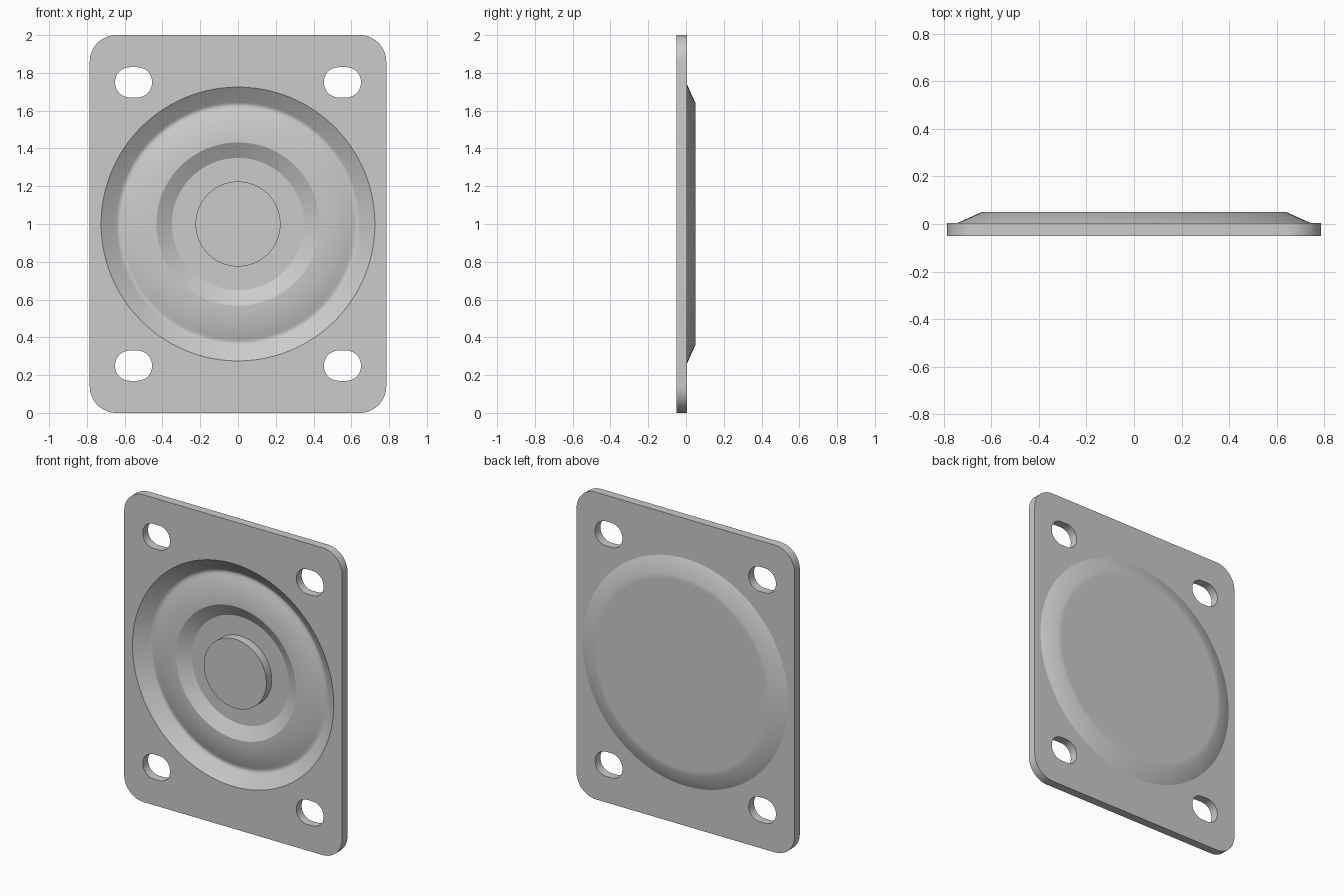
import bpy, bmesh, math
from mathutils import Vector

cube = bpy.data.objects.get("Cube")
if cube:
    bpy.data.objects.remove(cube, do_unlink=True)

SEG = 96
FRONT, BACK = -0.05, 0.005      # plate faces along y
SHARP = math.radians(27)

grey = bpy.data.materials.new("plain grey")
grey.use_nodes = True
grey.diffuse_color = (0.6, 0.6, 0.6, 1)
grey.node_tree.nodes["Principled BSDF"].inputs["Base Color"].default_value = (0.6, 0.6, 0.6, 1)


def rounded_rect(cx, cz, hw, hh, r, steps=12):
    """Outline of a rounded rectangle as (x, z) points."""
    pts = []
    for k, (sx, sz) in enumerate([(1, 1), (-1, 1), (-1, -1), (1, -1)]):
        for i in range(steps + 1):
            a = math.pi / 2 * (k + i / steps)
            pts.append((cx + sx * (hw - r) + r * math.cos(a),
                        cz + sz * (hh - r) + r * math.sin(a)))
    return pts


def circle(r):
    return [(r * math.cos(2 * math.pi * i / SEG), 1 + r * math.sin(2 * math.pi * i / SEG))
            for i in range(SEG)]


def ring(bm, pts, y):
    return [bm.verts.new((x, y, z)) for x, z in pts]


def bridge(bm, a, b, smooth=True):
    n = len(a)
    for i in range(n):
        f = bm.faces.new((a[i], a[(i + 1) % n], b[(i + 1) % n], b[i]))
        f.smooth = smooth


def revolve(bm, start, profile):
    """Carry a ring through (radius, y) stations and cap the last one."""
    for r, y in profile:
        nxt = ring(bm, circle(r), y)
        bridge(bm, start, nxt)
        start = nxt
    bm.faces.new(start)


def fill(bm, loops, y):
    """Flat sheet between an outer loop and its holes."""
    edges = []
    for lp in loops:
        for i in range(len(lp)):
            pair = (lp[i], lp[(i + 1) % len(lp)])
            edges.append(bm.edges.get(pair) or bm.edges.new(pair))
    bmesh.ops.triangle_fill(bm, edges=edges, use_beauty=True, normal=Vector((0, y, 0)))


def finish(bm, name):
    bmesh.ops.recalc_face_normals(bm, faces=bm.faces)
    for e in bm.edges:
        if len(e.link_faces) == 2 and e.calc_face_angle(0) > SHARP:
            e.smooth = False
    mesh = bpy.data.meshes.new(name)
    bm.to_mesh(mesh)
    bm.free()
    mesh.materials.append(grey)
    ob = bpy.data.objects.new(name, mesh)
    bpy.context.collection.objects.link(ob)
    return ob


# Plate with rounded corners, four slots and a pressed dish
bm = bmesh.new()
outlines = [rounded_rect(0, 1, 0.785, 1.0, 0.14)]
outlines += [rounded_rect(sx * 0.553, 1 + sz * 0.75, 0.098, 0.08, 0.078)
             for sx in (-1, 1) for sz in (-1, 1)]
front_loops = [ring(bm, o, FRONT) for o in outlines]
back_loops = [ring(bm, o, BACK) for o in outlines]
dish_rim = ring(bm, circle(0.725), FRONT)
dome_rim = ring(bm, circle(0.74), BACK)
fill(bm, front_loops + [dish_rim], -1)
fill(bm, back_loops + [dome_rim], 1)
for a, b in zip(front_loops, back_loops):
    bridge(bm, a, b)

# Front dish: sloped wall, rounded valley, raised ring, flat floor
revolve(bm, dish_rim, [(0.645, 0.009), (0.637, 0.014), (0.629, 0.016), (0.62, 0.015),
                       (0.61, 0.012), (0.58, 0.002), (0.54, -0.008), (0.49, -0.016),
                       (0.455, -0.019), (0.432, -0.02), (0.35, 0.026)])
# Back dome: bevelled edge and flat top
revolve(bm, dome_rim, [(0.64, 0.05), (0.61, 0.05)])
finish(bm, "pressed_plate")

# Round boss in the centre of the dish
bm = bmesh.new()
base = ring(bm, circle(0.225), 0.03)
bm.faces.new(base)
revolve(bm, base, [(0.225, -0.03)])
finish(bm, "centre_boss")
